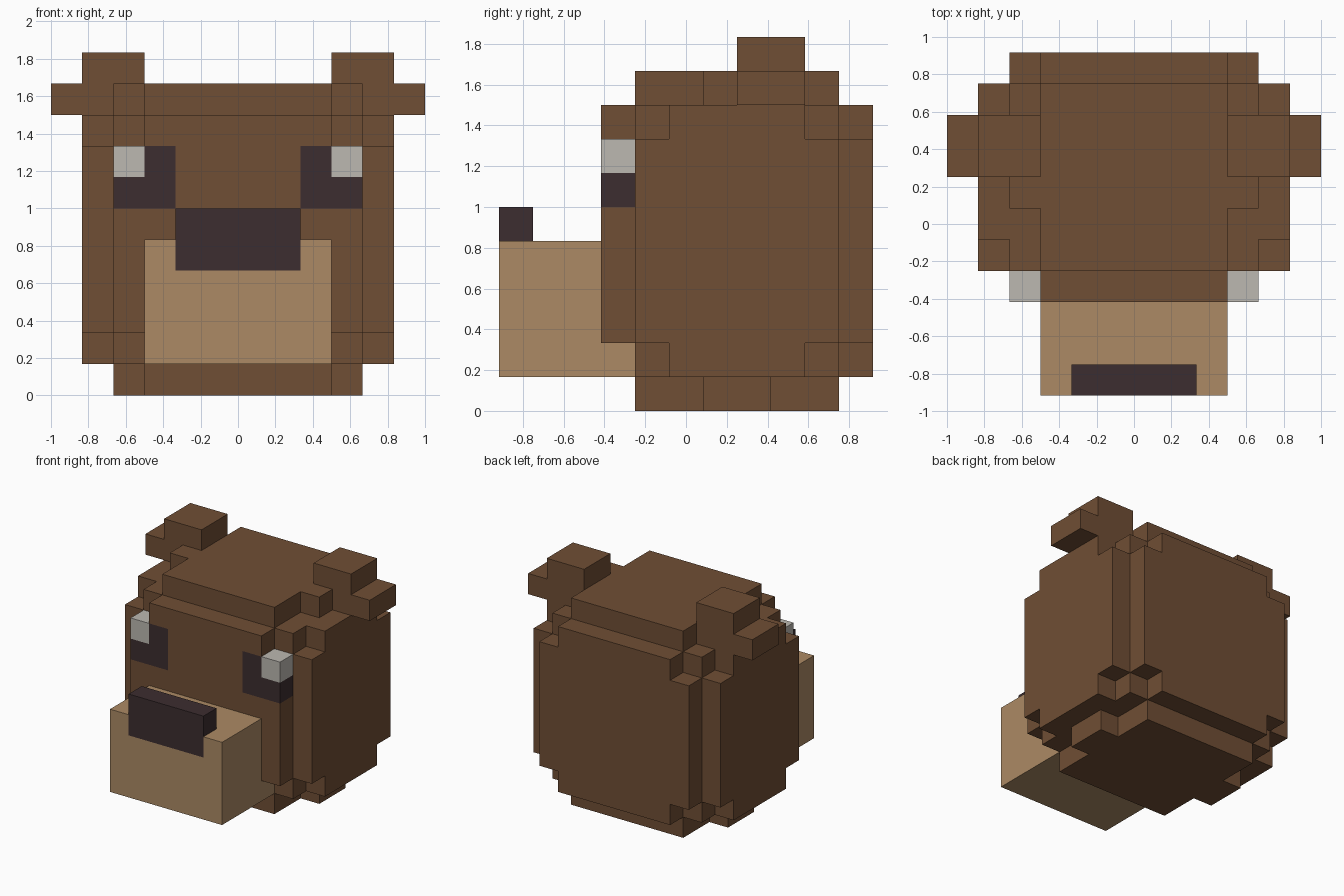
import bpy, bmesh
from mathutils import Vector

if "Cube" in bpy.data.objects:
    bpy.data.objects.remove(bpy.data.objects["Cube"])

U = 1 / 6                          # edge of one block
ORIGIN = Vector((0, -5.5, 0))      # block grid starts at the front of the muzzle


def material(name, rgb):
    mat = bpy.data.materials.new(name)
    mat.use_nodes = True
    mat.diffuse_color = (*rgb, 1)
    mat.node_tree.nodes["Principled BSDF"].inputs["Base Color"].default_value = (*rgb, 1)
    return mat


brown = material("brown fur", (0.162, 0.077, 0.035))
tan = material("tan muzzle", (0.413, 0.254, 0.129))
dark = material("dark eyes and nose", (0.045, 0.026, 0.029))
white = material("eye white", (0.503, 0.479, 0.440))

cells = {}                         # block position -> part name


def fill(part, xs, ys, zs, mirror=False):
    """Claim a box of blocks for a part; later parts replace earlier ones."""
    for x in range(*xs):
        for y in range(*ys):
            for z in range(*zs):
                cells[x, y, z] = part
                if mirror:
                    cells[-1 - x, y, z] = part


def wide(half):
    return (-half, half)


# Head: core block with stepped slabs on every side
fill("head", wide(4), (4, 10), (1, 9))
for zs in ((0, 1), (9, 10)):                     # bottom and top
    fill("head", wide(3), (4, 10), zs)
    fill("head", wide(4), (6, 8), zs)
for ys in ((3, 4), (10, 11)):                    # front and back
    fill("head", wide(3), ys, (1, 9))
    fill("head", wide(4), ys, (2, 8))
fill("head", (4, 5), (4, 10), (2, 8), True)      # sides
fill("head", (4, 5), (5, 9), (1, 9), True)

# Ears
fill("ears", (3, 6), (7, 9), (9, 10), True)
fill("ears", (3, 5), (7, 9), (10, 11), True)

# Muzzle and nose
fill("muzzle", wide(3), (0, 4), (1, 5))
fill("nose", wide(2), (0, 1), (4, 6))

# Eyes with a white block in the outer upper corner
fill("eyes", (2, 4), (3, 4), (6, 8), True)
fill("eye_whites", (3, 4), (3, 4), (7, 8), True)


def build(part, mat):
    """Make the exposed outer faces of a part, joined into flat panels."""
    bm = bmesh.new()
    for cell, owner in cells.items():
        if owner != part:
            continue
        centre = Vector(cell) + Vector((0.5, 0.5, 0.5)) + ORIGIN
        for axis in range(3):
            for sign in (-1, 1):
                n = Vector((0, 0, 0))
                n[axis] = sign
                if tuple(int(c + d) for c, d in zip(cell, n)) in cells:
                    continue
                a = Vector((0, 0, 0))
                a[(axis + 1) % 3] = 0.5
                b = n.cross(a)
                mid = centre + n / 2
                corners = (mid - a - b, mid + a - b, mid + a + b, mid - a + b)
                bm.faces.new([bm.verts.new(c * U) for c in corners])
    bmesh.ops.remove_doubles(bm, verts=bm.verts, dist=0.001)
    bmesh.ops.dissolve_limit(bm, angle_limit=0.01, verts=bm.verts, edges=bm.edges)
    mesh = bpy.data.meshes.new(part)
    bm.to_mesh(mesh)
    bm.free()
    mesh.materials.append(mat)
    bpy.context.collection.objects.link(bpy.data.objects.new(part, mesh))


for part, mat in (("head", brown), ("ears", brown), ("muzzle", tan),
                  ("nose", dark), ("eyes", dark), ("eye_whites", white)):
    build(part, mat)
